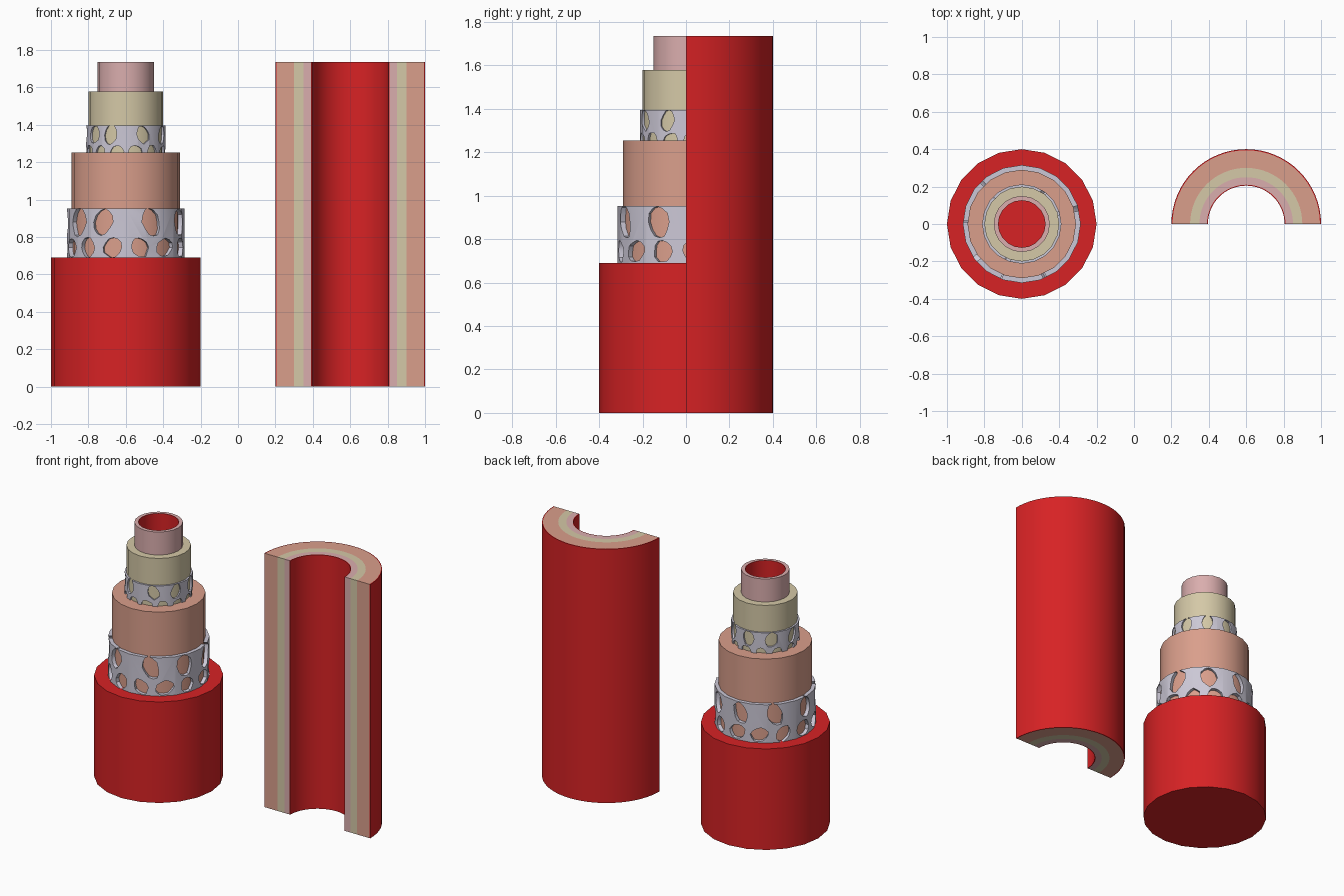
import bpy, bmesh, math, random

if "Cube" in bpy.data.objects:
    bpy.data.objects.remove(bpy.data.objects["Cube"])

random.seed(4)
SIDES = 20
LEFT_X, RIGHT_X = -0.6, 0.6
TOP = 1.735


def material(name, rgb):
    m = bpy.data.materials.new(name)
    m.diffuse_color = (*rgb, 1)
    m.use_nodes = True
    m.node_tree.nodes["Principled BSDF"].inputs["Base Color"].default_value = m.diffuse_color
    return m


red = material("red", (0.68, 0.016, 0.018))
salmon = material("salmon", (0.70, 0.345, 0.26))
tan = material("tan", (0.66, 0.58, 0.385))
pink = material("pink", (0.70, 0.42, 0.42))
lavender = material("lavender", (0.60, 0.575, 0.67))


def finish(bm, name, mats, x):
    bmesh.ops.remove_doubles(bm, verts=bm.verts, dist=1e-5)
    bmesh.ops.recalc_face_normals(bm, faces=bm.faces)
    me = bpy.data.meshes.new(name)
    bm.to_mesh(me)
    bm.free()
    ob = bpy.data.objects.new(name, me)
    ob.location.x = x
    for m in mats:
        me.materials.append(m)
    bpy.context.collection.objects.link(ob)
    return ob


def activate(ob):
    bpy.ops.object.select_all(action='DESELECT')
    ob.select_set(True)
    bpy.context.view_layer.objects.active = ob


def smooth(ob):
    activate(ob)
    bpy.ops.object.shade_smooth_by_angle(angle=math.radians(32))


def lathe(name, profile, mat, x=LEFT_X):
    """Spin a closed (radius, z) profile round the vertical axis."""
    bm = bmesh.new()
    rings = []
    for i in range(SIDES):
        a = 2 * math.pi * i / SIDES
        rings.append([bm.verts.new((r * math.cos(a), r * math.sin(a), z)) for r, z in profile])
    n = len(profile)
    for i in range(SIDES):
        p, q = rings[i], rings[(i + 1) % SIDES]
        for j in range(n):
            k = (j + 1) % n
            if profile[j][0] == 0 and profile[k][0] == 0:
                continue
            bm.faces.new((p[j], q[j], q[k], p[k]))
    return finish(bm, name, [mat], x)


def tube(name, r0, r1, z0, z1, mat):
    return lathe(name, [(r0, z0), (r1, z0), (r1, z1), (r0, z1)], mat)


def net(name, r0, r1, z0, z1):
    """Tube pierced by two rows of irregular rounded windows."""
    ob = tube(name, r0, r1, z0, z1, lavender)
    s = r1 / 0.315
    upper = [(a, 0.073, 0.055, 0.078) for a in (-92, -54, -23, 26, 66, 105, 145, 185, 226)]
    lower = [(-41 + 27.7 * i, 0.208, 0.052, 0.053) for i in range(13)]
    bm = bmesh.new()
    for deg, drop, hw, hh in upper + lower:
        a = math.radians(deg)
        hw *= random.uniform(0.85, 1.12) * s
        hh *= random.uniform(0.9, 1.03) * s
        lean = random.uniform(-0.2, 0.2)
        near, far = [], []
        for i in range(12):
            t = 2 * math.pi * i / 12
            k = random.uniform(0.9, 1.06)
            v = hh * k * math.sin(t)
            u = hw * k * math.cos(t) + lean * v
            for ring, d in ((near, r0 * 0.8), (far, r1 * 1.2)):
                ring.append(bm.verts.new((u * math.cos(a) + d * math.sin(a),
                                          u * math.sin(a) - d * math.cos(a),
                                          z1 - drop * s + v)))
        bm.faces.new(near)
        bm.faces.new(far)
        for i in range(12):
            j = (i + 1) % 12
            bm.faces.new((near[i], near[j], far[j], far[i]))
    cutter = finish(bm, name + "_cutter", [lavender], LEFT_X)
    cutter.hide_render = True
    mod = ob.modifiers.new("windows", 'BOOLEAN')
    mod.operation, mod.solver, mod.object = 'DIFFERENCE', 'EXACT', cutter
    mod.use_self = True
    activate(ob)
    bpy.ops.object.modifier_apply(modifier=mod.name)
    bpy.data.objects.remove(cutter)
    return ob


# Stepped vessel: each inner layer stands taller than the one around it
parts = [
    lathe("outer_layer", [(0, 0), (0.4, 0), (0.4, 0.69), (0.28, 0.69), (0.28, 0.02), (0, 0.02)], red),
    net("outer_net", 0.286, 0.315, 0.66, 0.952),
    tube("muscle_layer", 0.195, 0.29, 0.6, 1.253, salmon),
    net("inner_net", 0.196, 0.212, 1.23, 1.395),
    tube("inner_layer", 0.145, 0.2, 1.2, 1.578, tan),
    tube("lining_tube", 0.127, 0.15, 1.5, TOP, pink),
    tube("bore_wall", 0.125, 0.128, 0.01, TOP, red),
]


# Halved vessel: concentric bands, coloured by band
def half_vessel():
    radii = [0.205, 0.21, 0.25, 0.3, 0.394, 0.4]
    band = [0, 1, 2, 3, 0]
    steps = 32
    bm = bmesh.new()
    cols = []
    for i in range(steps + 1):
        a = math.pi * i / steps
        cols.append([[bm.verts.new((r * math.cos(a), r * math.sin(a), z)) for r in radii]
                     for z in (0, TOP)])

    def face(vs, m):
        bm.faces.new(vs).material_index = m

    for i in range(steps):
        p, q = cols[i], cols[i + 1]
        for j in range(5):
            for h in (0, 1):
                face((p[h][j], p[h][j + 1], q[h][j + 1], q[h][j]), band[j])
        for j in (0, 5):
            face((p[0][j], q[0][j], q[1][j], p[1][j]), 0)
    for c in (cols[0], cols[-1]):
        for j in range(5):
            face((c[0][j], c[0][j + 1], c[1][j + 1], c[1][j]), band[j])
    return finish(bm, "halved_vessel", [red, pink, tan, salmon], RIGHT_X)


parts.append(half_vessel())
for ob in parts:
    smooth(ob)
